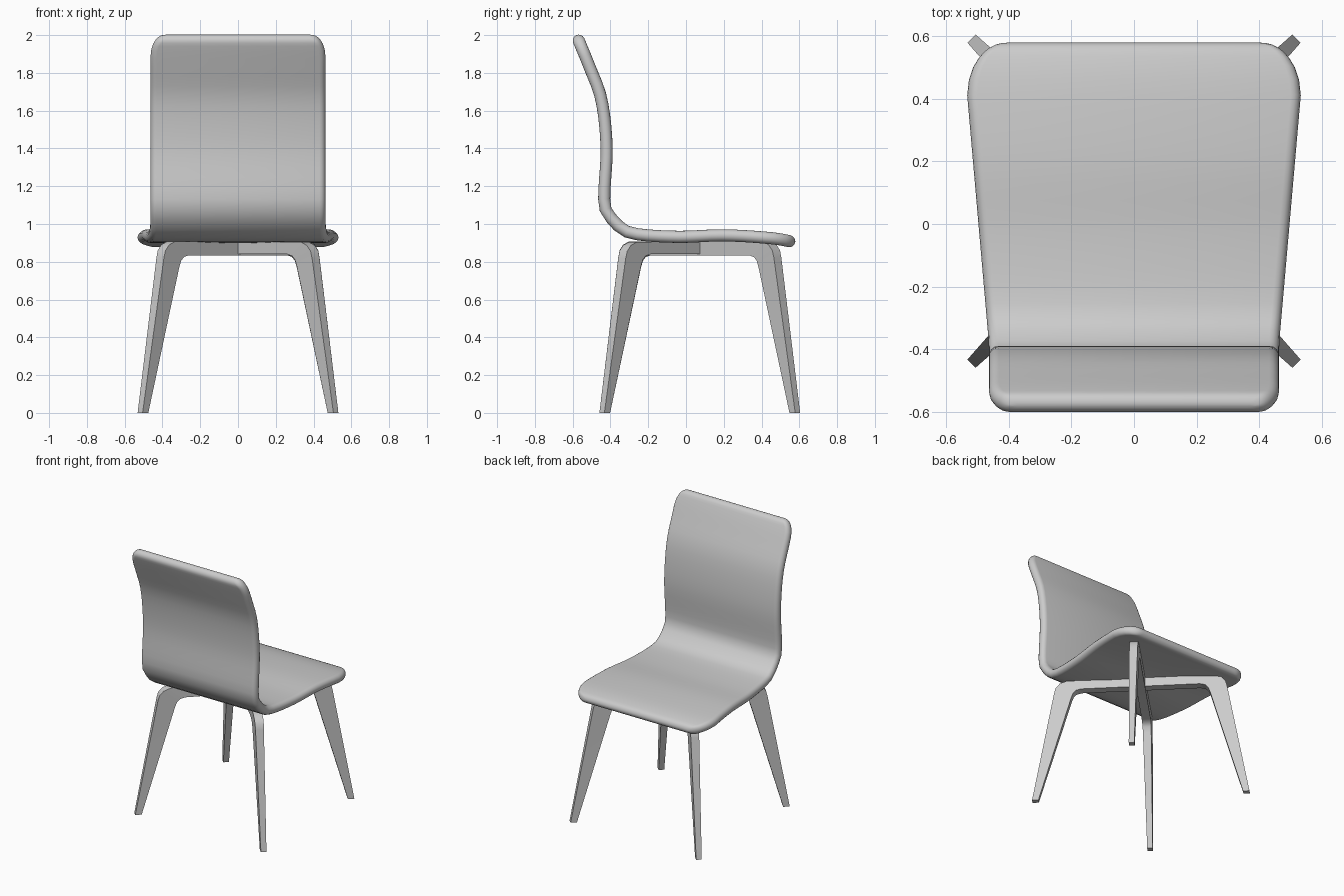
import bpy, bmesh, math
from mathutils import Vector

if "Cube" in bpy.data.objects:
    bpy.data.objects.remove(bpy.data.objects["Cube"])

grey = bpy.data.materials.new("light grey")
grey.diffuse_color = (0.6, 0.6, 0.6, 1)
grey.use_nodes = True
grey.node_tree.nodes["Principled BSDF"].inputs["Base Color"].default_value = grey.diffuse_color


def loft(name, rings, angle):
    """Skin a list of equal-length closed rings and cap both ends."""
    bm = bmesh.new()
    rows = [[bm.verts.new(p) for p in ring] for ring in rings]
    n = len(rows[0])
    for a, b in zip(rows, rows[1:]):
        for i in range(n):
            j = (i + 1) % n
            bm.faces.new((a[i], a[j], b[j], b[i]))
    bm.faces.new(rows[0])
    bm.faces.new(rows[-1])
    bmesh.ops.recalc_face_normals(bm, faces=bm.faces)
    me = bpy.data.meshes.new(name)
    bm.to_mesh(me)
    bm.free()
    me.materials.append(grey)
    ob = bpy.data.objects.new(name, me)
    bpy.context.collection.objects.link(ob)
    bpy.ops.object.select_all(action='DESELECT')
    ob.select_set(True)
    bpy.context.view_layer.objects.active = ob
    bpy.ops.object.shade_smooth_by_angle(angle=math.radians(angle))
    return ob


# Seat and back shell: centre line in (y, z), from the top of the back to the seat front
ctrl = [Vector(p) for p in [(-0.58, 2.0), (-0.51, 1.83), (-0.447, 1.655), (-0.42, 1.4),
        (-0.432, 1.11), (-0.38, 1.015), (-0.29, 0.952), (-0.05, 0.932),
        (0.2, 0.94), (0.45, 0.925), (0.578, 0.903)]]
ext = [2 * ctrl[0] - ctrl[1]] + ctrl + [2 * ctrl[-1] - ctrl[-2]]
path = []
for k in range(1, len(ext) - 2):
    p0, p1, p2, p3 = ext[k - 1:k + 3]
    for i in range(8):
        t = i / 8
        path.append(0.5 * (2 * p1 + (p2 - p0) * t + (2 * p0 - 5 * p1 + 4 * p2 - p3) * t * t
                           + (3 * p1 - p0 - 3 * p2 + p3) * t ** 3))
path.append(ctrl[-1])
dist = [0.0]
for a, b in zip(path, path[1:]):
    dist.append(dist[-1] + (b - a).length)
L = dist[-1]


def at(s):
    s = min(max(s, 0), L)
    for i in range(len(path) - 1):
        if s <= dist[i + 1]:
            break
    return path[i].lerp(path[i + 1], (s - dist[i]) / (dist[i + 1] - dist[i]))


def round_off(s, r):
    """Quarter-circle rise from 0 to 1 over distance r."""
    return math.sqrt(max(0, 1 - max(0, 1 - s / r) ** 2))


T = 0.032                     # half thickness
TOP, FRONT = (0.12, 0.075), (0.17, 0.125)   # corner length and inset
ends = [0, 0.002, 0.008, 0.018, T, 0.05, 0.08, 0.12, 0.17]
stations = ends + [0.17 + (L - 0.34) * i / 30 for i in range(1, 30)] + [L - e for e in reversed(ends)]
rings = []
for s in stations:
    c = at(s)
    d = (at(s + 0.02) - at(s - 0.02)).normalized()
    nrm = Vector((-d.y, d.x))
    w = 0.463 + 0.069 * min(max((c.x + 0.38) / 0.79, 0), 1)
    w -= TOP[1] * (1 - round_off(s, TOP[0])) + FRONT[1] * (1 - round_off(L - s, FRONT[0]))
    t = T * max(0.12, round_off(min(s, L - s), T))
    ring = []
    for side in (1, -1):
        for i in range(9):
            a = -math.pi / 2 + math.pi * i / 8
            x = side * (w - T + T * math.cos(a))
            h = side * t * math.sin(a)
            ring.append((x, c.x + nrm.x * h, c.y + nrm.y * h))
    rings.append(ring)
loft("seat_and_back_shell", rings, 60)

# Leg frames: outer (r, z), inner (r, z), width; one half, mirrored over the centre
half = [((0.733, 0), (0.69, 0), 0.037),
        ((0.583, 0.82), (0.468, 0.77), 0.056),
        ((0.572, 0.86), (0.455, 0.805), 0.058),
        ((0.545, 0.89), (0.435, 0.825), 0.06),
        ((0.50, 0.908), (0.40, 0.834), 0.06)]
CENTRE_Y = 0.073
for name, ang, drop in (("leg_frame_a", 45, 0), ("leg_frame_b", 135, 0.003)):
    u = Vector((math.cos(math.radians(ang)), math.sin(math.radians(ang)), 0))
    v = Vector((-u.y, u.x, 0))
    sections = [(1, h) for h in half] + [(-1, h) for h in reversed(half)]
    rings = []
    for sgn, (o, i, w) in sections:
        ring = []
        for (r, z), k, dz in ((o, 1, -drop), (o, -1, -drop), (i, -1, drop * 2), (i, 1, drop * 2)):
            p = u * (sgn * r) + v * (k * w / 2)
            ring.append((p.x, p.y + CENTRE_Y, z + (dz if z > 0.5 else 0)))
        rings.append(ring)
    loft(name, rings, 35)
